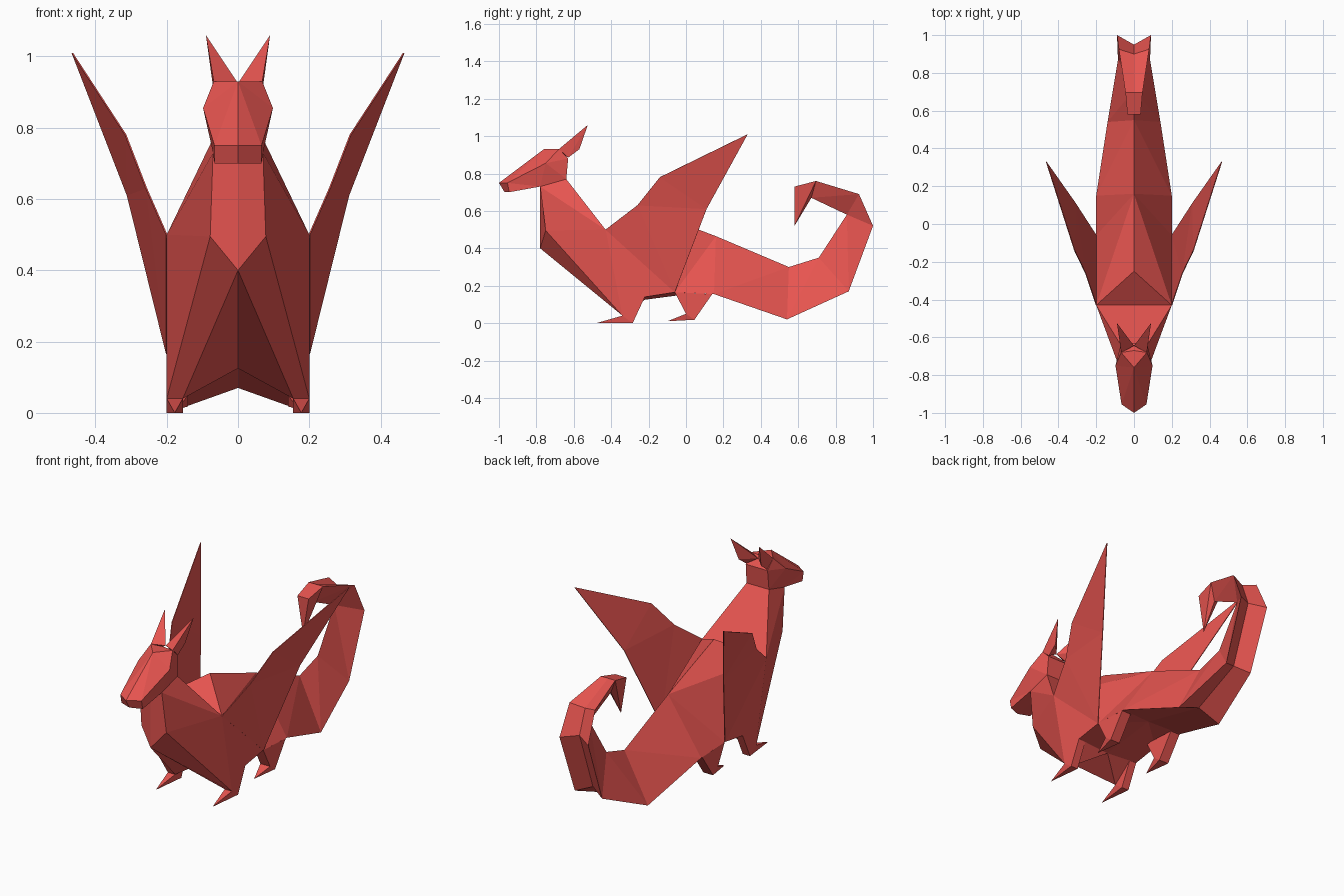
import bpy, bmesh

if "Cube" in bpy.data.objects:
    bpy.data.objects.remove(bpy.data.objects["Cube"])

red = bpy.data.materials.new("red_paper")
red.diffuse_color = (0.80, 0.09, 0.08, 1)
red.use_nodes = True
red.node_tree.nodes["Principled BSDF"].inputs["Base Color"].default_value = red.diffuse_color


def finish(name, bm):
    bmesh.ops.recalc_face_normals(bm, faces=bm.faces)
    me = bpy.data.meshes.new(name)
    bm.to_mesh(me)
    bm.free()
    me.materials.append(red)
    ob = bpy.data.objects.new(name, me)
    bpy.context.collection.objects.link(ob)
    return ob


def folded(name, polys):
    """Right-hand faces given as coordinates, mirrored to the left and welded."""
    bm = bmesh.new()
    verts = {}
    for side in (1, -1):
        for poly in polys:
            ring = []
            for x, y, z in poly:
                key = (round(x * side, 4) + 0.0, round(y, 4), round(z, 4))
                if key not in verts:
                    verts[key] = bm.verts.new(key)
                if verts[key] not in ring:
                    ring.append(verts[key])
            if len(ring) > 2 and not bm.faces.get(ring):
                bm.faces.new(ring if side == 1 else ring[::-1])
    return finish(name, bm)


def named(pts, text):
    return [[pts[k] for k in word.split("-")] for word in text.split()]


def hulls(name, groups):
    """Convex folded pieces on both sides."""
    bm = bmesh.new()
    for side in (1, -1):
        for g in groups:
            vs = [bm.verts.new((p[0] * side, p[1], p[2])) for p in g]
            res = bmesh.ops.convex_hull(bm, input=vs)
            junk = [v for v in res["geom_interior"] if isinstance(v, bmesh.types.BMVert)]
            bmesh.ops.delete(bm, geom=junk, context='VERTS')
    return finish(name, bm)


# Neck, chest and body
B = dict(
    nf0=(0, -.78, .73), nf=(.07, -.78, .73), nb0=(0, -.64, .77), nb=(.07, -.64, .77),
    breast=(.078, -.75, .495), keel=(0, -.78, .40),
    sh0=(0, -.43, .50), sh=(.20, -.43, .50), apex=(0, -.25, .62), rump=(0, .16, .465),
    hip=(.20, -.06, .165), thigh=(.20, .15, .155),
    ank=(.20, -.34, .04), anki=(.155, -.34, .04), elbow=(.20, -.22, .14),
    belly=(0, -.22, .125), groin=(0, .12, .17))
neck = named(B, "nf0-nf-nb-nb0 nf0-nf-breast-keel nf-nb-sh nf-sh-breast nb0-nb-sh-sh0")
back = named(B, "sh0-sh-apex apex-sh-rump sh-hip-rump hip-thigh-rump rump-thigh-groin")
flank = named(B, "breast-sh-ank sh-elbow-ank sh-hip-elbow keel-breast-ank-anki")
under = named(B, "keel-anki-belly anki-ank-elbow anki-elbow-belly belly-elbow-hip-groin groin-hip-thigh")
folded("neck_and_body", neck + back + flank + under)

# Head
H = dict(
    nose=(0, -1.0, .75), nose_s=(.066, -.955, .75), chin=(0, -.97, .70), chin_s=(.066, -.945, .70),
    brow=(0, -.76, .93), cheek=(.098, -.75, .855), top0=(0, -.67, .93), top=(.068, -.68, .93),
    back0=(0, -.63, .88), back=(.068, -.63, .88), nape0=(0, -.64, .77), nape=(.07, -.64, .77),
    jaw0=(0, -.78, .73), jaw=(.07, -.78, .73))
face = named(H, "nose-nose_s-chin_s-chin nose-nose_s-brow nose_s-cheek-brow brow-cheek-top brow-top-top0")
rear = named(H, "top0-top-back-back0 back0-back-nape-nape0 nape0-nape-jaw-jaw0 jaw0-jaw-chin_s-chin")
sides = named(H, "nose_s-chin_s-jaw nose_s-jaw-cheek cheek-jaw-nape cheek-nape-back cheek-back-top")
folded("head", face + rear + sides)

# Ears
hulls("ears", [[(0, -.645, .925), (.068, -.68, .93), (.068, -.60, .99), (.09, -.525, 1.06),
                (.07, -.57, .93), (.066, -.63, .885)]])

# Wings, folded sheets rising from the flanks
W = dict(sh=B["sh"], hip=B["hip"], a=(.257, -.26, .63), b=(.315, -.14, .78),
         tip=(.465, .33, 1.01), c=(.31, .11, .61))
wings = folded("wings", named(W, "sh-a-hip a-c-hip a-b-c b-tip-c"))
sheet = wings.modifiers.new("paper", 'SOLIDIFY')
sheet.thickness = 0.004
sheet.offset = 0

# Tail: sections of (ridge y z, edge y z, half width, groove y z)
sections = [
    (.16, .465, .15, .155, .20, .12, .17),
    (.55, .30, .54, .02, .14, .54, .07),
    (.71, .35, .87, .17, .085, .83, .20),
    (.86, .58, 1.0, .52, .09, .95, .535),
    (.86, .58, .925, .69, .08, .90, .67),
    (.67, .67, .695, .76, .045, .695, .76),
    (.58, .52, .58, .73, .035, .58, .73)]
rings = [((0, a, b), (w, c, d), (0, e, f)) for a, b, c, d, w, e, f in sections]
polys = [rings[0], rings[-1]]
for (r0, e0, g0), (r1, e1, g1) in zip(rings, rings[1:]):
    polys += [(r0, e0, r1), (e0, e1, r1), (e0, g0, g1, e1)]
folded("tail", polys)


# Legs: a shin wedge and a pointed foot
def leg(name, front, heel, upper, toe, xi):
    both = lambda p: [(xi, *p), (.20, *p)]
    ankle = both(front) + both(heel)
    shin = ankle + [q for u in upper for q in both(u)]
    hulls(name, [shin, ankle + [((xi + .20) / 2, *toe)]])


leg("front_legs", (-.34, .04), (-.285, .0), [(-.22, .14)], (-.48, .0), .155)
leg("hind_legs", (.0, .05), (.045, .018), [(-.06, .165), (.14, .155)], (-.10, .01), .14)
